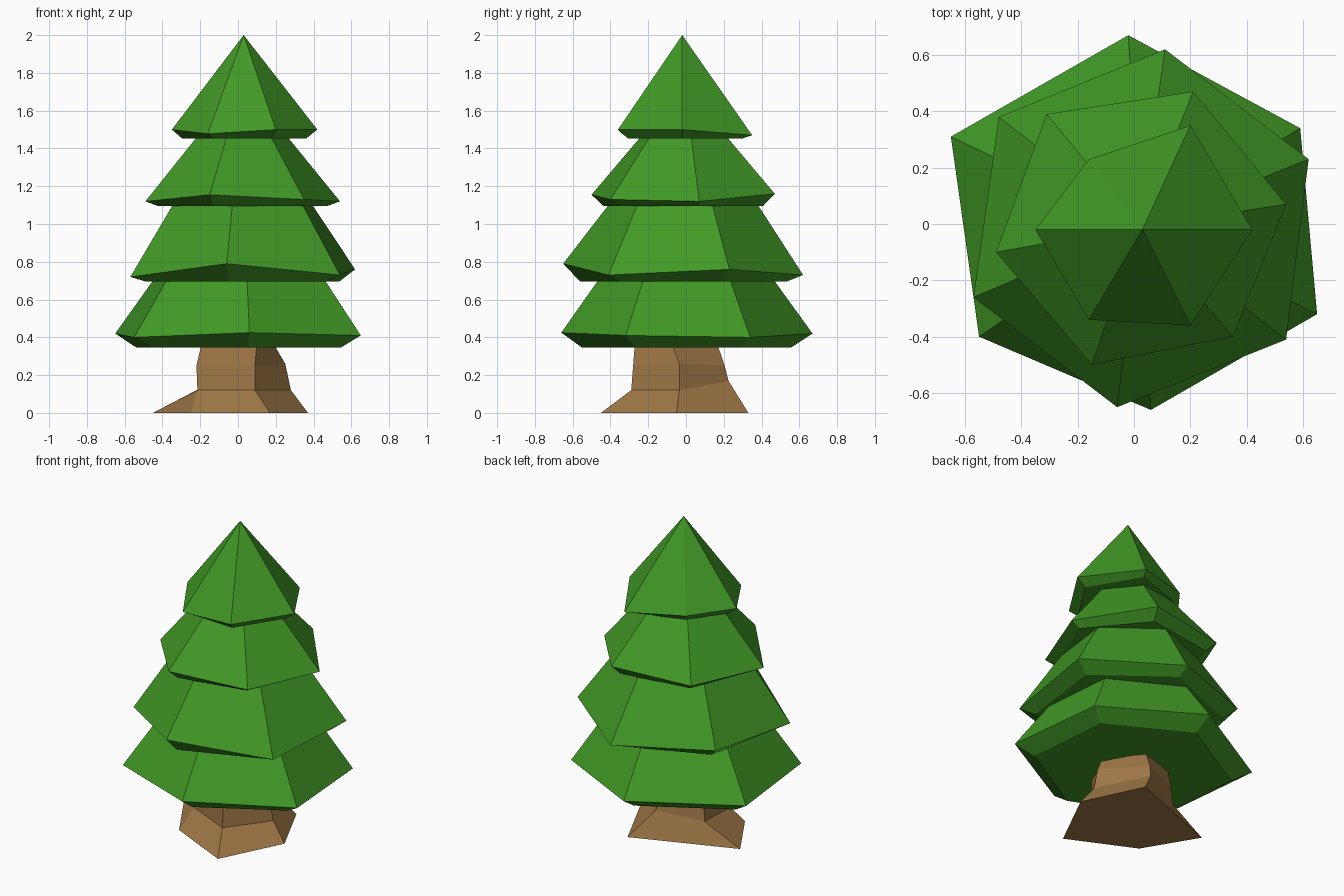
import bpy, bmesh


def material(name, rgb):
    m = bpy.data.materials.new(name)
    m.diffuse_color = (*rgb, 1)
    return m


GREEN = material("leaf green", (0.053, 0.318, 0.019))
BROWN = material("bark brown", (0.345, 0.185, 0.062))


def loft(name, rings, mat, tip=None):
    """Skin closed rings (bottom to top), capped flat or with a tip."""
    bm = bmesh.new()
    loops = [[bm.verts.new(p) for p in ring] for ring in rings]
    n = len(loops[0])
    for a, b in zip(loops, loops[1:]):
        for i in range(n):
            j = (i + 1) % n
            bm.faces.new((a[i], a[j], b[j], b[i]))
    bm.faces.new(loops[0][::-1])
    if tip:
        t = bm.verts.new(tip)
        for i in range(n):
            bm.faces.new((loops[-1][i], loops[-1][(i + 1) % n], t))
    else:
        bm.faces.new(loops[-1])
    bmesh.ops.recalc_face_normals(bm, faces=bm.faces)
    me = bpy.data.meshes.new(name)
    bm.to_mesh(me)
    bm.free()
    me.materials.append(mat)
    ob = bpy.data.objects.new(name, me)
    bpy.context.collection.objects.link(ob)


def scaled(ring, s, z, c=(0.02, -0.01)):
    return [(c[0] + (x - c[0]) * s, c[1] + (y - c[1]) * s, z) for x, y, _ in ring]


# Foliage tiers: irregular hexagonal rim, underside (scale, z), upper ring (scale, z)
tiers = {
    "bottom_foliage": ([(0.59, 0.34, 0.40), (-0.02, 0.67, 0.42), (-0.65, 0.31, 0.42),
                        (-0.55, -0.40, 0.40), (0.06, -0.66, 0.425), (0.65, -0.32, 0.41)],
                       (0.83, 0.345), (0.67, 0.73)),
    "lower_middle_foliage": ([(0.62, 0.23, 0.76), (0.11, 0.62, 0.73), (-0.48, 0.38, 0.76),
                              (-0.57, -0.26, 0.72), (-0.06, -0.65, 0.79), (0.54, -0.41, 0.73)],
                             (0.86, 0.695), (0.59, 1.13)),
    "upper_middle_foliage": ([(0.54, 0.07, 1.12), (0.21, 0.47, 1.16), (-0.31, 0.39, 1.14),
                              (-0.49, -0.10, 1.12), (-0.15, -0.50, 1.155), (0.35, -0.40, 1.13)],
                             (0.87, 1.095), (0.42, 1.49)),
}
for name, (rim, low, up) in tiers.items():
    loft(name, [scaled(rim, *low), rim, scaled(rim, *up)], GREEN)

# Pointed top tier
rim = [(0.42, -0.02, 1.50), (0.20, 0.35, 1.47), (-0.16, 0.23, 1.495),
       (-0.35, -0.02, 1.50), (-0.16, -0.34, 1.478), (0.20, -0.36, 1.50)]
loft("top_foliage", [scaled(rim, 0.85, 1.452), rim], GREEN, tip=(0.03, -0.02, 2.0))

# Five-sided trunk with flared foot
loft("trunk", [
    [(-0.25, -0.25, 0), (0.17, -0.45, 0), (0.37, -0.05, 0), (0.19, 0.33, 0), (-0.45, 0.085, 0)],
    [(-0.215, -0.15, 0.12), (0.09, -0.29, 0.12), (0.28, -0.035, 0.12),
     (0.06, 0.225, 0.17), (-0.21, 0.11, 0.125)],
    [(-0.22, -0.14, 0.25), (0.09, -0.28, 0.25), (0.25, -0.035, 0.26),
     (0.05, 0.205, 0.25), (-0.20, 0.10, 0.25)],
    [(-0.19, -0.13, 0.38), (0.10, -0.27, 0.38), (0.18, -0.08, 0.38),
     (0.05, 0.16, 0.38), (-0.18, 0.09, 0.38)],
], BROWN)
